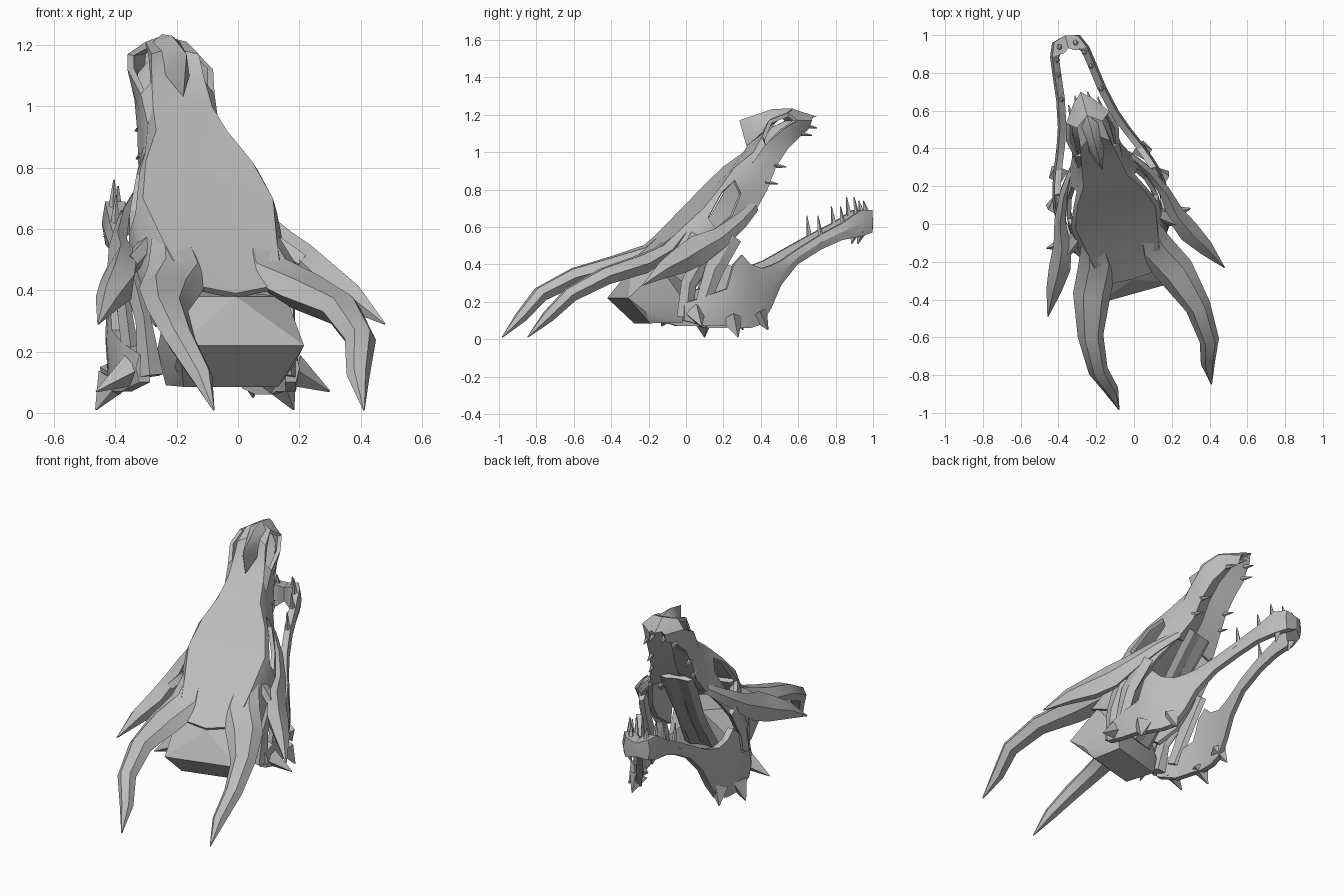
import bpy, bmesh, math
from mathutils import Vector

cube = bpy.data.objects.get("Cube")
if cube:
    bpy.data.objects.remove(cube, do_unlink=True)

# Single bone colour
bone = bpy.data.materials.new("bone_grey")
bone.use_nodes = True
GREY = (0.5, 0.5, 0.5, 1)
bone.diffuse_color = GREY
bone.node_tree.nodes["Principled BSDF"].inputs["Base Color"].default_value = GREY

parts = []


def finish(name, bm, thickness=0, recalc=True, mirrored=True):
    """Turn a bmesh into an object, mirrored and turned to the head's heading."""
    if recalc:
        bmesh.ops.recalc_face_normals(bm, faces=bm.faces[:])
    mesh = bpy.data.meshes.new(name)
    bm.to_mesh(mesh)
    bm.free()
    mesh.materials.append(bone)
    obj = bpy.data.objects.new(name, mesh)
    bpy.context.collection.objects.link(obj)
    obj.rotation_euler.z = math.radians(15.5)
    obj.location = (-0.082, -0.023, 0)
    if mirrored:
        obj.modifiers.new("mirror", 'MIRROR').merge_threshold = 0.002
    if thickness:
        obj.modifiers.new("shell", 'SOLIDIFY').thickness = thickness
    parts.append(obj)


def loft(bm, rings, cap_end=True):
    """Bridge rings of points into a skin."""
    rows = [[bm.verts.new(p) for p in ring] for ring in rings]
    n = len(rows[0])
    for a, b in zip(rows, rows[1:]):
        for k in range(n):
            m = (k + 1) % n
            bm.faces.new((a[k], a[m], b[m], b[k]))
    bm.faces.new(rows[0])
    if cap_end:
        bm.faces.new(rows[-1])


def limb(bm, path, sides=6):
    """Tapering tube; each path entry is x, y, z, half width, half height."""
    pts = [Vector(p[:3]) for p in path]
    rings = []
    for i, p in enumerate(path):
        t = (pts[min(i + 1, len(pts) - 1)] - pts[max(i - 1, 0)]).normalized()
        across = Vector((1, 0, 0))
        across = (across - across.dot(t) * t).normalized()
        up = across.cross(t)
        ring = []
        for k in range(sides):
            a = math.tau * k / sides
            ring.append(pts[i] + across * math.cos(a) * p[3] + up * math.sin(a) * p[4])
        rings.append(ring)
    loft(bm, rings)


def limb_part(name, paths, sides=6):
    bm = bmesh.new()
    for path in paths:
        limb(bm, path, sides)
    finish(name, bm)


def spike(base, tip, r):
    return [(*base, r, r), (*tip, 0.003, 0.003)]


def hull_part(name, points):
    """Convex block; points off the middle are repeated on the other side."""
    bm = bmesh.new()
    for x, y, z in points:
        for sx in sorted({x, -x}):
            bm.verts.new((sx, y, z))
    bmesh.ops.convex_hull(bm, input=bm.verts[:])
    loose = [v for v in bm.verts if not v.link_faces]
    bmesh.ops.delete(bm, geom=loose, context='VERTS')
    finish(name, bm, mirrored=False)


# Skull shell: lines running from nape to snout tip, roof first, jaw edge last
ridge = [(0, -.28, .39), (0, -.1, .55), (0, .06, .7), (0, .18, .82), (0, .27, .91),
         (0, .38, 1.03), (0, .44, 1.09), (0, .52, 1.19), (0, .62, 1.23), (0, .75, 1.19)]
brow = [(.16, -.27, .42), (.19, -.1, .55), (.22, .06, .7), (.18, .17, .82), (.12, .26, .92),
        (.1, .37, 1.0), (.09, .42, 1.08), (.08, .46, 1.17), (.07, .57, 1.21), (.03, .72, 1.19)]
socket_top = [(.21, -.2, .38), (.24, -.03, .5), (.24, .08, .65), (.2, .17, .79), (.16, .25, .85),
              (.12, .36, .94), (.125, .43, 1.04), (.145, .52, 1.12), (.12, .61, 1.17), (.045, .71, 1.17)]
socket_low = [(.22, -.1, .34), (.25, .04, .44), (.25, .12, .59), (.22, .22, .66), (.18, .28, .78),
              (.13, .38, .87), (.12, .46, .98), (.125, .54, 1.06), (.1, .63, 1.12), (.045, .7, 1.14)]
jaw_edge = [(.2, -.02, .28), (.24, .08, .36), (.24, .17, .47), (.21, .26, .58), (.17, .36, .68),
            (.13, .44, .8), (.12, .49, .92), (.11, .56, 1.02), (.09, .64, 1.09), (.04, .69, 1.12)]
palate = [(0, y - .03, z + .05) for x, y, z in jaw_edge]

PALATE_START = 4
OPENINGS = {(2, 2), (3, 2), (6, 1), (7, 1)}   # eye socket and nostril cells
bm = bmesh.new()
lines = [[bm.verts.new(p) for p in line]
         for line in (ridge, brow, socket_top, socket_low, jaw_edge, palate)]
for j in range(len(lines) - 1):
    for i in range(len(ridge) - 1):
        if (i, j) in OPENINGS or (j == 4 and i < PALATE_START):
            continue
        bm.faces.new((lines[j][i], lines[j + 1][i], lines[j + 1][i + 1], lines[j][i + 1]))
bm.faces.new([line[-1] for line in lines])
bmesh.ops.delete(bm, geom=[v for v in bm.verts if not v.link_faces], context='VERTS')
finish("skull_shell", bm, thickness=0.022, recalc=False)

# Nose crest with a point at the rear, and the block at the back of the head
hull_part("nose_crest", [(0, .32, 1.17), (0, .36, 1.03), (.04, .43, 1.1), (.025, .43, 1.18),
                         (0, .5, 1.23), (0, .62, 1.235), (.045, .57, 1.21)])
hull_part("braincase", [(0, -.28, .38), (.21, -.355, .22), (.16, -.22, .085), (.2, -.26, .15),
                        (.17, -.04, .09), (.2, -.04, .2), (.2, -.17, .38), (0, .0, .4)])

# Main horns with broad flat roots sunk in the roof, and cheek arches sweeping back into horns
limb_part("main_horns", [[
    (.14, .0, .61, .06, .02), (.15, -.14, .465, .105, .045), (.23, -.3, .395, .1, .058),
    (.295, -.51, .335, .068, .052), (.305, -.7, .24, .052, .045),
    (.265, -.816, .12, .038, .035), (.254, -.926, .01, .003, .003)]])
limb_part("cheek_horns", [
    [(.16, .36, .71, .015, .03), (.23, .26, .63, .02, .045), (.285, .13, .54, .03, .06),
     (.305, .0, .475, .05, .085), (.35, -.11, .42, .06, .075),
     (.415, -.22, .37, .042, .05), (.485, -.35, .29, .003, .003)],
    [(.19, .04, .57, .03, .04), (.29, -.03, .48, .03, .05)]], 5)

# Struts down to the jaw hinge, and the plate between palate and braincase
limb_part("hinge_struts", [
    [(.26, .21, .55, .02, .055), (.28, .1, .37, .02, .055), (.265, .03, .16, .03, .04)],
    [(.27, .06, .46, .022, .06), (.245, -.03, .3, .025, .045), (.225, -.05, .12, .045, .045)]], 5)
limb_part("throat_plate", [
    [(.045, .39, .77, .06, .015), (.04, .18, .46, .045, .02), (.045, -.02, .2, .055, .02)]], 5)

# Lower jaw: x, y, top height, bottom height from hinge to chin
jaw = [(.265, -.06, .19, .1), (.295, .05, .23, .07), (.295, .17, .27, .07), (.29, .21, .4, .06),
       (.28, .26, .45, .06), (.265, .31, .4, .06), (.24, .38, .38, .08), (.215, .44, .395, .17),
       (.19, .5, .42, .29), (.155, .6, .48, .4), (.125, .74, .56, .48), (.11, .86, .62, .53),
       (.095, .97, .69, .55), (.065, 1.04, .69, .57), (0, 1.06, .67, .59)]
bm = bmesh.new()
rings = []
for x, y, top, low in jaw:
    inner = max(x - .035, 0)
    back = y - (.07 if y > 1 else 0)
    mid = (top + low) / 2
    rings.append([(x, y, top), (x + (.012 if x else 0), y, mid), (x, y, low),
                  (inner, back, low), (inner, back, top)])
loft(bm, rings, cap_end=False)
finish("lower_jaw", bm)

limb_part("jaw_spikes", [
    spike((.28, .2, .11), (.335, .22, .01), .06), spike((.27, .0, .14), (.395, .0, .07), .055),
    spike((.23, .36, .14), (.25, .41, .05), .055), spike((.07, .98, .58), (.06, .96, .51), .03)], 4)

# Teeth
limb_part("lower_teeth", [spike((x, y, z), (x, y - .015, z + h), .017) for x, y, z, h in (
    (.11, .74, .54, .12), (.09, .87, .61, .1), (.075, .95, .66, .1), (.045, 1.01, .68, .06))], 5)
limb_part("upper_teeth", [spike((x, y, z), (x, y + d, z - .01), .015) for x, y, z, d in (
    (.12, .43, .84, .07), (.11, .48, .93, .07), (.08, .63, 1.1, .07), (.035, .68, 1.14, .06))], 5)

# Apply the modifiers and soften only the shallow creases
bpy.ops.object.select_all(action='DESELECT')
for obj in parts:
    obj.select_set(True)
bpy.context.view_layer.objects.active = parts[0]
bpy.ops.object.convert(target='MESH')
bpy.ops.object.shade_smooth_by_angle(angle=math.radians(25))
